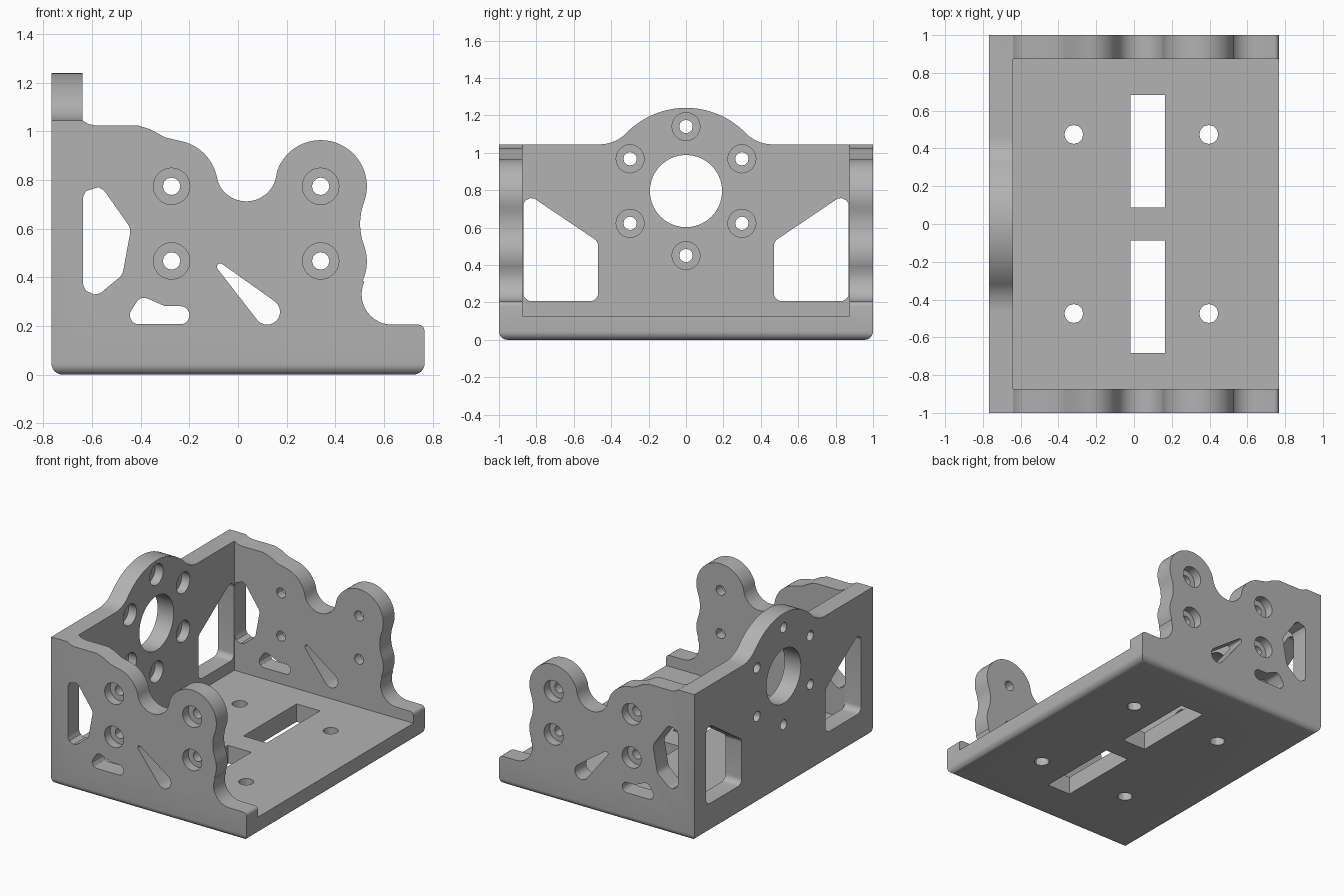
import bpy
import bmesh
from math import cos, sin, tan, radians
from mathutils import Vector

cube = bpy.data.objects.get("Cube")
if cube:
    bpy.data.objects.remove(cube, do_unlink=True)

HALF_X, HALF_Y = 0.767, 1.0
WALL = 0.127
EDGE = 0.045
LOBE = 0.19


def arc(u, v, r, start, end, steps=10):
    """Points on an arc, angles in degrees."""
    angles = [radians(start + (end - start) * i / steps) for i in range(steps + 1)]
    return [(u + r * cos(a), v + r * sin(a)) for a in angles]


def circle(u, v, r, sides):
    return arc(u, v, r, 0, 360, sides)[:-1]


def rounded(corners, r, steps=5):
    """Polygon with every corner rounded by radius r."""
    pts = [Vector(c) for c in corners]
    out = []
    for i, p in enumerate(pts):
        a, b = pts[i - 1] - p, pts[(i + 1) % len(pts)] - p
        reach = min(r / tan(a.angle(b) / 2), a.length * 0.48, b.length * 0.48)
        radius = reach * tan(a.angle(b) / 2)
        na, nb = a.normalized(), b.normalized()
        centre = p + (na + nb).normalized() * (reach ** 2 + radius ** 2) ** 0.5
        s, e = p + na * reach - centre, p + nb * reach - centre
        for k in range(steps + 1):
            d = s.lerp(e, k / steps).normalized() * radius
            out.append(tuple(centre + d))
    return out


def mirrored(outline):
    return [(-u, v) for u, v in outline]


def prism(name, outlines, axis, lo, hi):
    """Extrude closed outlines along an axis from lo to hi."""
    place = {"x": lambda u, v, t: (t, u, v),
             "y": lambda u, v, t: (u, t, v),
             "z": lambda u, v, t: (u, v, t)}[axis]
    bm = bmesh.new()
    for outline in outlines:
        rings = [[bm.verts.new(place(u, v, t)) for u, v in outline] for t in (lo, hi)]
        for ring in rings:
            bm.faces.new(ring)
        n = len(outline)
        for i in range(n):
            j = (i + 1) % n
            bm.faces.new((rings[0][i], rings[0][j], rings[1][j], rings[1][i]))
    bmesh.ops.recalc_face_normals(bm, faces=bm.faces)
    mesh = bpy.data.meshes.new(name)
    bm.to_mesh(mesh)
    bm.free()
    obj = bpy.data.objects.new(name, mesh)
    bpy.context.scene.collection.objects.link(obj)
    return obj


def combine(target, tool, operation="DIFFERENCE"):
    """Apply a boolean to the target and discard the tool."""
    tool.hide_render = True
    mod = target.modifiers.new(tool.name, "BOOLEAN")
    mod.operation, mod.solver, mod.object = operation, "EXACT", tool
    graph = bpy.context.evaluated_depsgraph_get()
    mesh = bpy.data.meshes.new_from_object(target.evaluated_get(graph))
    target.modifiers.clear()
    target.data = mesh
    bpy.data.objects.remove(tool, do_unlink=True)


def rect(u0, u1, v0, v1):
    return [(u0, v0), (u1, v0), (u1, v1), (u0, v1)]


# Side outline: tall back wall, scalloped lobes around the screws, low front lip
inner_x = WALL - HALF_X
side = arc(EDGE - HALF_X, EDGE, EDGE, 270, 180, 6)
side += [(-HALF_X, 1.3), (inner_x, 1.3), (inner_x, 1.045)]
side += [(-0.615, 1.03), (-0.585, 1.024), (-0.41, 1.024), (-0.36, 1.008), (-0.3, 0.975)]
side += arc(-0.273, 0.774, LOBE, 80, 12)
side += arc(0.034, 0.837, 0.125, 192, 348, 16)[1:]
side += arc(0.34, 0.774, LOBE, 168, -20, 24)[1:]
side += arc(0.752, 0.62, 0.25, 160, 200, 8)[1:]
side += arc(0.34, 0.465, LOBE, 20, -25, 8)[1:]
side += arc(0.633, 0.33, 0.125, 155, 270)
side += arc(HALF_X - 0.025, 0.18, 0.025, 90, 0, 4)
side += arc(HALF_X - EDGE, EDGE, EDGE, 0, -90, 6)

# Back outline: rounded bottom edges and a central hump
half_back = arc(HALF_Y - EDGE, EDGE, EDGE, 270, 360, 6)
half_back += [(HALF_Y, 1.045)] + arc(0.462, 1.245, 0.2, 270, 224)
half_back += arc(0, 0.795, 0.445, 44, 90, 14)[1:]
back = half_back + mirrored(half_back)[-2::-1]

# Body: both outlines intersected, then hollowed out
body = prism("mounting_bracket", [side], "y", -1.2, 1.2)
combine(body, prism("back_shape", [back], "x", -1, 1), "INTERSECT")
inner_y = HALF_Y - WALL
combine(body, prism("cavity", [rect(inner_x, 1, -inner_y, inner_y)], "z", WALL, 2))

# Side wall windows and screw holes
tall_window = rounded([(-0.637, 0.275), (-0.475, 0.41), (-0.44, 0.6), (-0.637, 0.88)], 0.05)
low_window = rounded([(-0.475, 0.207), (-0.2, 0.207), (-0.2, 0.281),
                      (-0.3, 0.281), (-0.4, 0.325)], 0.036)
drop_window = arc(0.12, 0.258, 0.053, -142, 54) + arc(-0.073, 0.443, 0.014, 54, 218, 6)
side_screws = [(u, v) for u in (-0.273, 0.34) for v in (0.467, 0.774)]
side_cuts = [tall_window, low_window, drop_window]
side_cuts += [circle(u, v, 0.036, 12) for u, v in side_screws]
combine(body, prism("side_openings", side_cuts, "y", -1.3, 1.3))
sinks = [circle(u, v, 0.075, 24) for u, v in side_screws]
for sign in (-1, 1):
    combine(body, prism("side_counterbores", sinks, "y", sign * 0.937, sign * 1.3))

# Back wall windows, central bore and ring of six screws
window = rounded([(0.47, 0.207), (0.87, 0.207), (0.87, 0.795), (0.47, 0.525)], 0.042)
back_screws = circle(0, 0.795, 0.345, 6)
back_screws = [(v - 0.795, u + 0.795) for u, v in back_screws]
back_cuts = [window, mirrored(window), circle(0, 0.795, 0.193, 40)]
back_cuts += [circle(u, v, 0.036, 12) for u, v in back_screws]
combine(body, prism("back_openings", back_cuts, "x", -1, -0.5))
sinks = [circle(u, v, 0.075, 24) for u, v in back_screws]
combine(body, prism("back_counterbores", sinks, "x", inner_x - 0.063, -0.5))

# Floor slots and bolt holes
floor_cuts = []
for sign in (-1, 1):
    floor_cuts.append(rect(-0.018, 0.165, sign * 0.087, sign * 0.683))
    floor_cuts += [circle(u, sign * 0.474, 0.05, 12) for u in (-0.319, 0.396)]
combine(body, prism("floor_openings", floor_cuts, "z", -0.5, 0.16))

# Grey finish
grey = bpy.data.materials.new("plain_grey")
grey.use_nodes = True
colour = (0.45, 0.45, 0.45, 1)
grey.diffuse_color = colour
grey.node_tree.nodes["Principled BSDF"].inputs["Base Color"].default_value = colour
body.data.materials.clear()
body.data.materials.append(grey)

bpy.ops.object.select_all(action="DESELECT")
body.select_set(True)
bpy.context.view_layer.objects.active = body
bpy.ops.object.shade_smooth_by_angle(angle=radians(30))
